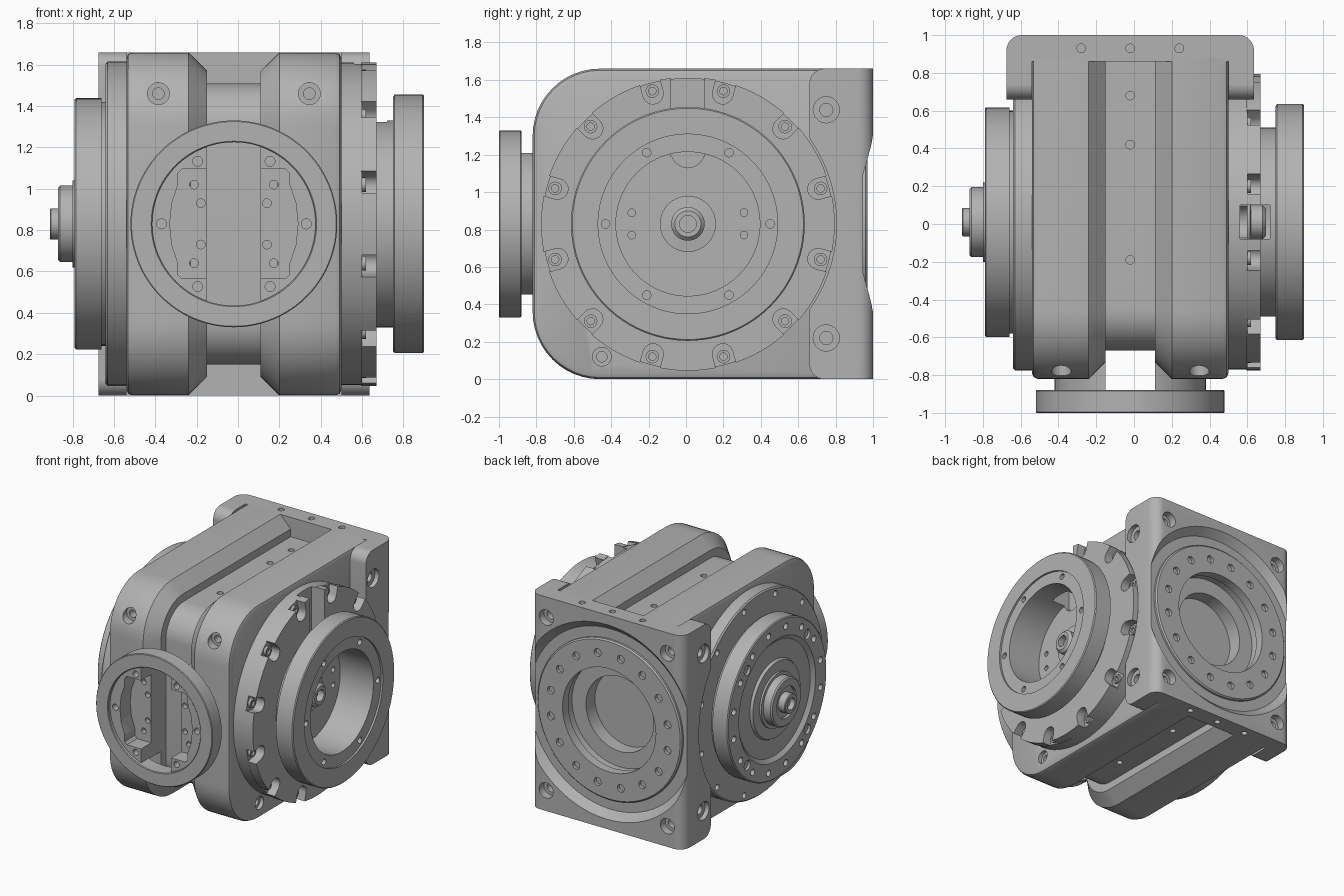
import bpy, bmesh
from math import sin, cos, pi, radians

if "Cube" in bpy.data.objects:
    bpy.data.objects.remove(bpy.data.objects["Cube"])

CX, CY, CZ = -0.02, 0.01, 0.83   # where the three turning axes meet
parts = []

grey = bpy.data.materials.new("machined_grey")
grey.use_nodes = True
grey.diffuse_color = (0.45, 0.45, 0.45, 1)
grey.node_tree.nodes["Principled BSDF"].inputs["Base Color"].default_value = (0.45, 0.45, 0.45, 1)


def place(axis, a, u, v):
    """Point at distance a along an axis, offset u and v across it."""
    if axis == "x":
        return (a, CY + u, CZ + v)
    if axis == "y":
        return (CX + u, a, CZ + v)
    return (CX + u, CY + v, a)


def turn(bm, axis, profile, u=0, v=0, n=72, closed=False):
    """Revolve (radius, position) pairs around an axis."""
    rings = []
    for r, a in profile:
        if r == 0:
            rings.append([bm.verts.new(place(axis, a, u, v))] * n)
        else:
            rings.append([bm.verts.new(place(axis, a, u + r * cos(2 * pi * i / n), v + r * sin(2 * pi * i / n)))
                          for i in range(n)])
    pairs = list(zip(rings, rings[1:])) + ([(rings[-1], rings[0])] if closed else [])
    for p, q in pairs:
        for i in range(n):
            j = (i + 1) % n
            bm.faces.new(list(dict.fromkeys((p[i], p[j], q[j], q[i]))))


def rod(bm, axis, r, a, b, u=0, v=0, n=20):
    turn(bm, axis, [(0, a), (r, a), (r, b), (0, b)], u, v, n)


def bore(bm, axis, wide, narrow, a, b, c, u, v):
    turn(bm, axis, [(0, a), (wide, a), (wide, b), (narrow, b), (narrow, c), (0, c)], u, v, 24)


def loft(bm, axis, sections):
    """Skin a list of (position, outline) sections and cap both ends."""
    rings = [[bm.verts.new(place(axis, a, u, v)) for u, v in pts] for a, pts in sections]
    for p, q in zip(rings, rings[1:]):
        for i in range(len(p)):
            j = (i + 1) % len(p)
            bm.faces.new((p[i], p[j], q[j], q[i]))
    bm.faces.new(rings[0])
    bm.faces.new(rings[-1])


def box(bm, axis, a, b, u0, u1, v0, v1):
    pts = [(u0, v0), (u1, v0), (u1, v1), (u0, v1)]
    loft(bm, axis, [(a, pts), (b, pts)])


def rounded_front(front, back, half, r, inset=0):
    """Side outline with the two front corners rounded."""
    f, h, r = front + inset - CY, half - inset, r - inset
    pts = [(back - CY, -h), (back - CY, h)]
    for sign, start in ((1, 90), (-1, 180)):
        for i in range(13):
            t = radians(start + i * 7.5)
            pts.append((f + r + r * cos(t), sign * (h - r) + r * sin(t)))
    return pts


def finish(name, bm):
    bmesh.ops.recalc_face_normals(bm, faces=bm.faces)
    me = bpy.data.meshes.new(name)
    bm.to_mesh(me)
    bm.free()
    ob = bpy.data.objects.new(name, me)
    bpy.context.collection.objects.link(ob)
    parts.append(ob)
    return ob


def make(name, builder, *args, **kw):
    bm = bmesh.new()
    builder(bm, *args, **kw)
    return finish(name, bm)


def carve(objects, builder, operation="DIFFERENCE"):
    """Apply a boolean with a temporary cutter."""
    cutter = make("cutter", builder)
    cutter.hide_render = True
    parts.remove(cutter)
    for ob in objects:
        mod = ob.modifiers.new("carve", "BOOLEAN")
        mod.object, mod.operation, mod.solver = cutter, operation, "EXACT"
        dg = bpy.context.evaluated_depsgraph_get()
        me = bpy.data.meshes.new_from_object(ob.evaluated_get(dg))
        ob.modifiers.clear()
        ob.data = me
    bpy.data.objects.remove(cutter)


def circle(radius, count, offset=0):
    for i in range(count):
        t = 2 * pi * i / count + radians(offset)
        yield radius * cos(t), radius * sin(t)


def holes(axis, r, a, b, spots):
    def build(bm):
        for u, v in spots:
            rod(bm, axis, r, a, b, u, v, 16)
    return build


# Housing: two cheeks, the recessed core between them and the back plate
cheeks = []
for name, side in (("right_cheek", -1), ("left_cheek", 1)):
    steps = [(0.52, 0.03), (0.511, 0.009), (0.49, 0), (0.22, 0), (0.13, 0.09)]
    cheeks.append(make(name, loft, "x", [(CX + side * d, rounded_front(-0.82, 0.88, 0.83, 0.36, i))
                                         for d, i in steps]))
core_shape = rounded_front(-0.67, 0.9, 0.68, 0.22)
core = make("core", loft, "x", [(CX - 0.14, core_shape), (CX + 0.14, core_shape)])

outline = [(-0.655, 0.66), (-0.52, 0.66), (-0.52, 0.86), (0.52, 0.86), (0.52, 0.66), (0.655, 0.66)]
for cx, start in ((0.575, 0), (-0.575, 90)):
    for i in range(9):
        t = radians(start + i * 11.25)
        outline.append((cx + 0.08 * cos(t), 0.92 + 0.08 * sin(t)))
outline = [(u, y - CY) for u, y in outline]
plate = make("back_plate", loft, "z", [(0, outline), (2 * CZ, outline)])
ears = rounded_front(0.66, 1.2, 0.83, 0.08)
carve([plate], lambda bm: loft(bm, "x", [(-0.9, ears), (0.9, ears)]), "INTERSECT")


def bearing_clearance(bm):
    for s in (-1, 1):
        rod(bm, "x", 0.795, CX + s * 0.521, CX + s * 0.8, n=72)


carve([plate], bearing_clearance)
carve([plate], lambda bm: turn(bm, "y", [(0, 1.01), (0.765, 1.01), (0.7, 0.945), (0, 0.945)]))
back_ring = make("back_ring", turn, "y", [(0.4, 0.9), (0.62, 0.9), (0.62, 0.96), (0.61, 0.97), (0.4, 0.97)],
                 closed=True)
carve([plate, core] + cheeks, lambda bm: turn(
    bm, "y", [(0, 1.1), (0.41, 1.1), (0.41, 0.84), (0.29, 0.84), (0.29, 0.73), (0, 0.73)]))
carve([back_ring], holes("y", 0.03, 0.92, 1.1, circle(0.51, 16, 11.25)))


def plate_bolts(bm):
    for s in (-1, 1):
        for v in (-1, 1):
            bore(bm, "y", 0.06, 0.035, 1.1, 0.94, 0.88, s * 0.52, v * 0.67)
            bore(bm, "x", 0.07, 0.035, CX + s * 0.8, CX + s * 0.62, CX + s * 0.53, 0.74, v * 0.61)
    for u in (-0.26, 0, 0.26):
        for z in (0, 2 * CZ):
            rod(bm, "z", 0.023, z - 0.06, z + 0.06, u, 0.92)


carve([plate], plate_bolts)


def core_holes(bm):
    for y in (0.68, 0.42, -0.19):
        for z in (0.15, 1.51):
            rod(bm, "z", 0.023, z - 0.05, z + 0.05, 0, y - CY)


def cheek_holes(bm):
    for s in (-1, 1):
        bore(bm, "y", 0.053, 0.028, -0.95, -0.74, -0.66, s * 0.365, 0.63)
    bore(bm, "x", 0.05, 0.028, 0.6, 0.47, 0.42, -0.46, -0.71)


carve([core], core_holes)
carve(cheeks, cheek_holes)

# Left side: bearing disc, notched output flange and inner shaft
disc = make("left_bearing", turn, "x", [(0, 0.48), (0.78, 0.48), (0.78, 0.6), (0, 0.6)])
flange = make("left_flange", turn, "x", [
    (0.385, 0.595), (0.785, 0.595), (0.785, 0.67), (0.5, 0.67), (0.5, 0.75), (0.615, 0.75), (0.625, 0.757),
    (0.625, 0.893), (0.618, 0.9), (0.48, 0.9), (0.48, 0.885), (0.385, 0.885)], n=96, closed=True)


def notch(t):
    def build(bm):
        pts = [(0.9, -0.055), (0.9, 0.055)] + [
            (0.72 + 0.055 * cos(radians(a)), 0.055 * sin(radians(a))) for a in range(90, 271, 20)]
        pts = [(p * cos(t) - q * sin(t), p * sin(t) + q * cos(t)) for p, q in pts]
        loft(bm, "x", [(0.58, pts), (0.7, pts)])
    return build


for k in range(12):
    carve([flange], notch(radians(15 + 30 * k)))
carve([flange, disc], lambda bm: box(bm, "x", 0.56, 0.72, -0.09, 0.09, 0.36, 0.9))
carve([flange], holes("x", 0.023, 0.84, 1, circle(0.44, 6)))
carve([disc], holes("x", 0.09, 0.56, 0.7, [(0, 0.39)]))
carve([disc], holes("x", 0.02, 0.55, 0.7, [(u, v) for u in (-0.3, 0.3) for v in (-0.06, 0.06)]))
make("inner_shaft", turn, "x", [(0, 0.58), (0.15, 0.58), (0.15, 0.615), (0.09, 0.62), (0.09, 0.68),
                                (0.07, 0.7), (0.045, 0.7), (0.045, 0.65), (0, 0.65)], n=32)


def bolt_heads(bm):
    for u, v in circle(0.735, 12, 15):
        turn(bm, "x", [(0, 0.58), (0.036, 0.58), (0.036, 0.62), (0.02, 0.62), (0.02, 0.605), (0, 0.605)], u, v, 16)


make("left_bolts", bolt_heads)

# Right side: bearing disc, stepped cap, hub and shaft
cap = make("right_cap", turn, "x", [
    (0, -0.5), (0.785, -0.5), (0.785, -0.63), (0.775, -0.64), (0.59, -0.64), (0.59, -0.66), (0.608, -0.66),
    (0.608, -0.783), (0.6, -0.79), (0.47, -0.79), (0.44, -0.765), (0.3, -0.765), (0.29, -0.785), (0.21, -0.785),
    (0.21, -0.8), (0.185, -0.8), (0.185, -0.86), (0.175, -0.87), (0.12, -0.87), (0.12, -0.85), (0.075, -0.85),
    (0.075, -0.905), (0.07, -0.91), (0.045, -0.91), (0.045, -0.87), (0, -0.87)], n=96)
carve([cap], holes("x", 0.023, -0.6, -0.7, circle(0.735, 12, 15)))
carve([cap], holes("x", 0.025, -0.74, -0.85, circle(0.54, 16, 11.25)))
carve([cap], holes("x", 0.038, -0.77, -0.85, circle(0.52, 4, 45)))

# Front: mounting ring on a split neck
make("front_ring", turn, "y", [(0.395, -0.995), (0.4, -1), (0.495, -1), (0.5, -0.995), (0.5, -0.885),
                               (0.495, -0.88), (0.395, -0.88)], n=96, closed=True)
neck = make("front_neck", turn, "y", [(0, -0.72), (0.4, -0.72), (0.4, -0.975), (0, -0.975)])
carve([neck], lambda bm: box(bm, "y", -1.1, -0.6, -0.13, 0.13, -0.5, 0.5))


def neck_pocket(bm):
    right = [(0.25, -0.265), (0.27, -0.245), (0.27, -0.19), (0.3, -0.1), (0.31, 0),
             (0.3, 0.1), (0.27, 0.19), (0.27, 0.245), (0.25, 0.265)]
    pts = right + [(-u, -v) for u, v in right]
    loft(bm, "y", [(-1.1, pts), (-0.85, pts)])


carve([neck], neck_pocket)
carve([neck], holes("y", 0.024, -1.1, -0.92, circle(0.35, 6)))
carve([neck], holes("y", 0.021, -0.9, -0.81, [(s * u, t * v) for s in (-1, 1) for t in (-1, 1)
                                            for u, v in ((0.193, 0.19), (0.16, 0.1))]))

# Shared finish
bpy.ops.object.select_all(action="DESELECT")
for ob in parts:
    ob.data.materials.clear()
    ob.data.materials.append(grey)
    ob.select_set(True)
bpy.context.view_layer.objects.active = parts[0]
bpy.ops.object.shade_smooth_by_angle(angle=radians(30))
